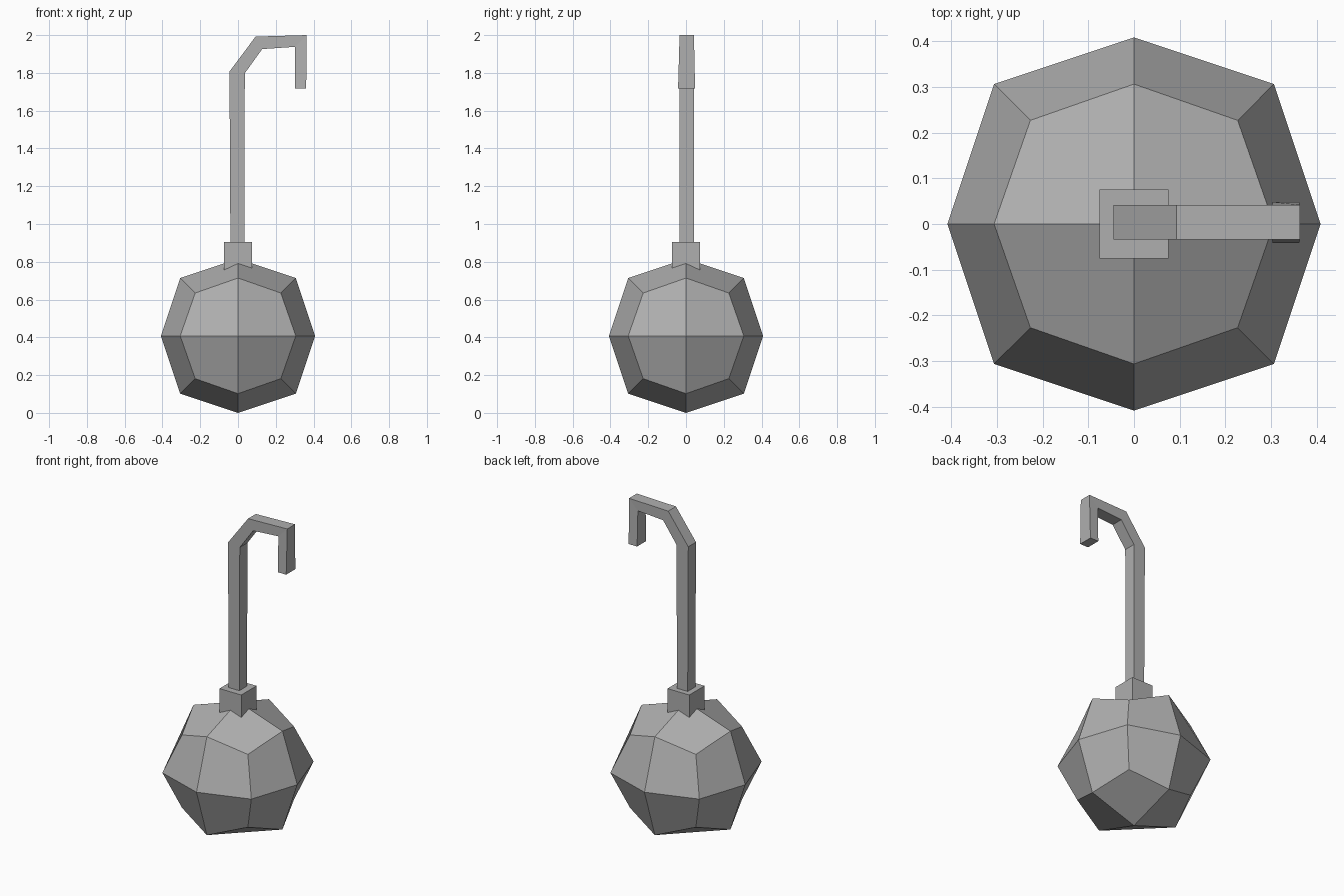
import bpy
import bmesh

default_cube = bpy.data.objects.get("Cube")
if default_cube:
    bpy.data.objects.remove(default_cube, do_unlink=True)

# One plain grey for the whole model
grey = bpy.data.materials.new("plain_grey")
grey.use_nodes = True
colour = (0.43, 0.43, 0.43, 1)
grey.diffuse_color = colour
grey.node_tree.nodes["Principled BSDF"].inputs["Base Color"].default_value = colour


def add_object(name, bm):
    bmesh.ops.recalc_face_normals(bm, faces=bm.faces)
    mesh = bpy.data.meshes.new(name)
    bm.to_mesh(mesh)
    bm.free()
    mesh.materials.append(grey)
    obj = bpy.data.objects.new(name, mesh)
    bpy.context.collection.objects.link(obj)
    return obj


def add_box(name, size, centre):
    bm = bmesh.new()
    bmesh.ops.create_cube(bm, size=1)
    bmesh.ops.scale(bm, vec=size, verts=bm.verts)
    obj = add_object(name, bm)
    obj.location = centre
    return obj


# Faceted ball: a cube rounded by one subdivision step
RADIUS = 0.408
ball = add_box("ball", (2 * RADIUS,) * 3, (0, 0, RADIUS))
rounding = ball.modifiers.new("rounding", 'SUBSURF')
rounding.levels = rounding.render_levels = 1
rounding.use_limit_surface = False

# Square collar sunk into the top of the ball
add_box("collar", (0.15, 0.15, 0.155), (0, 0, 0.828))

# Hooked rod: outer x, z, inner x, z, back and front y of each square section
sections = [
    (-0.040, 0.86, 0.033, 0.86, -0.034, 0.041),
    (-0.045, 1.807, 0.036, 1.798, -0.034, 0.042),
    (0.093, 1.992, 0.128, 1.926, -0.034, 0.042),
    (0.363, 2.0, 0.302, 1.938, -0.034, 0.042),
    (0.361, 1.718, 0.303, 1.718, -0.042, 0.048),
]
bm = bmesh.new()
rings = []
for ox, oz, ix, iz, y0, y1 in sections:
    corners = [(ox, y0, oz), (ox, y1, oz), (ix, y1, iz), (ix, y0, iz)]
    rings.append([bm.verts.new(c) for c in corners])
for a, b in zip(rings, rings[1:]):
    for i in range(4):
        j = (i + 1) % 4
        bm.faces.new((a[i], a[j], b[j], b[i]))
bm.faces.new(rings[0])
bm.faces.new(rings[-1])
add_object("hooked_rod", bm)
